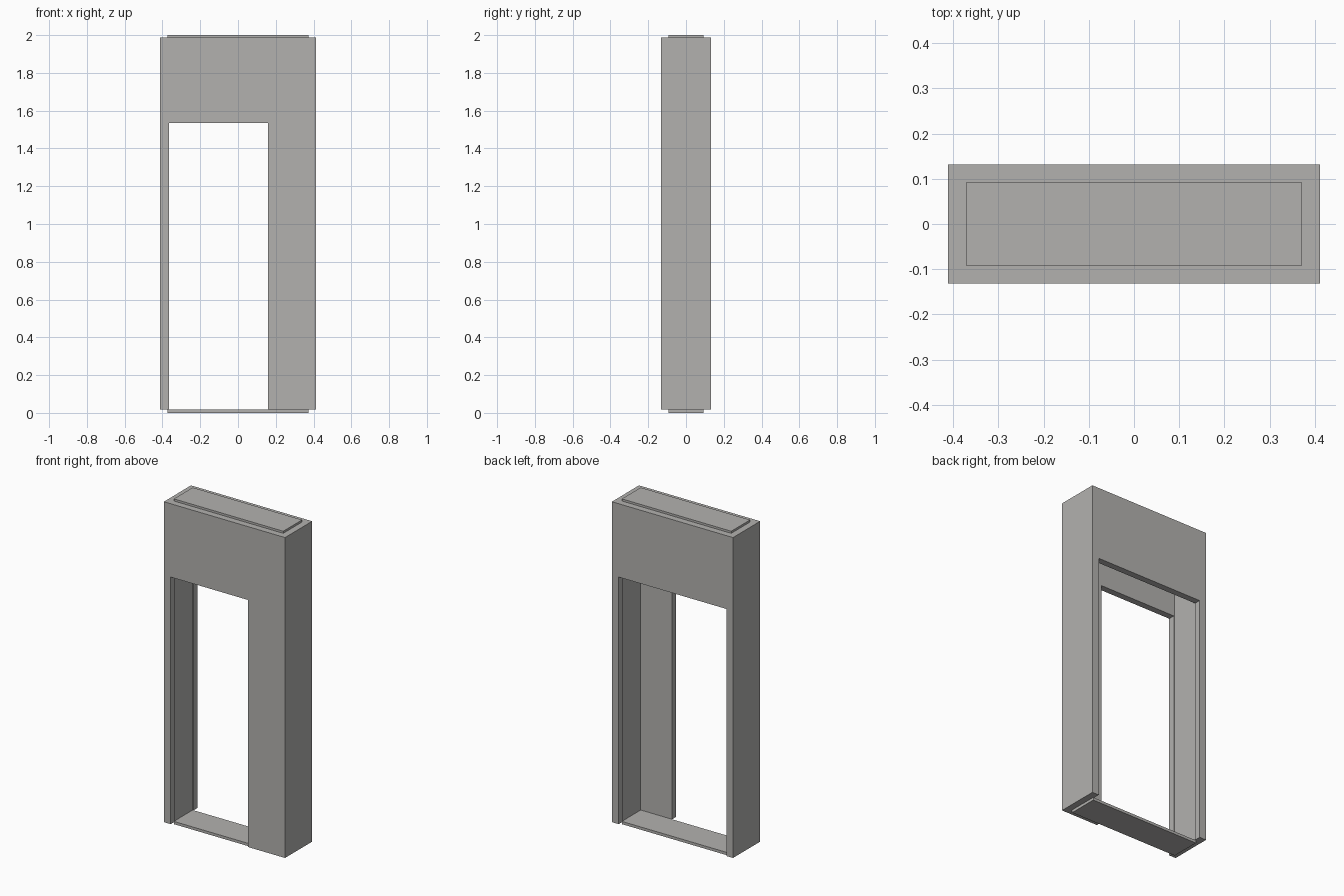
import bpy

default = bpy.data.objects.get("Cube")
if default:
    bpy.data.objects.remove(default, do_unlink=True)

# Single stone grey finish
grey = bpy.data.materials.new("warm grey")
grey.use_nodes = True
colour = (0.45, 0.443, 0.43, 1.0)
grey.diffuse_color = colour
grey.node_tree.nodes["Principled BSDF"].inputs["Base Color"].default_value = colour


def box(name, xs, ys, zs):
    """Box between the given (low, high) limits on each axis."""
    spans = (xs, ys, zs)
    bpy.ops.mesh.primitive_cube_add(size=1, location=[sum(s) / 2 for s in spans])
    obj = bpy.context.object
    obj.name = name
    obj.scale = [s[1] - s[0] for s in spans]
    bpy.ops.object.transform_apply(location=True, rotation=False, scale=True)
    obj.data.materials.append(grey)
    return obj


def cut(target, name, xs, ys, zs):
    """Subtract a hidden box from the target."""
    cutter = box(name, xs, ys, zs)
    cutter.hide_render = True
    cutter.hide_viewport = True
    mod = target.modifiers.new(name, 'BOOLEAN')
    mod.operation = 'DIFFERENCE'
    mod.solver = 'EXACT'
    mod.object = cutter


HALF_W, HALF_D = 0.412, 0.1315      # outer shell
WALL = 0.04                         # shell thickness
BASE, TOP = 0.017, 1.987            # shell bottom and top
DOOR_TOP, DOOR_SIDE = 1.536, 0.366  # doorway limits
IN_W, IN_D = HALF_W - WALL, HALF_D - WALL
MID_D = HALF_D - WALL / 2

# Hollow upright shell with a doorway in each broad wall
shell = box("door_housing", (-HALF_W, HALF_W), (-HALF_D, HALF_D), (BASE, TOP))
cut(shell, "cavity_cutter", (-IN_W, IN_W), (-IN_D, IN_D), (-1, 3))
cut(shell, "front_doorway_cutter", (-DOOR_SIDE, 0.159), (-1, -IN_D / 2), (-1, DOOR_TOP))
cut(shell, "back_doorway_cutter", (-DOOR_SIDE, DOOR_SIDE), (IN_D / 2, 1), (-1, DOOR_TOP))

# Thin plates closing the shell at the floor and the top
box("floor_plate", (-IN_W, IN_W), (-IN_D, IN_D), (0, BASE))
box("top_plate", (-IN_W, IN_W), (-IN_D, IN_D), (TOP, 2))
